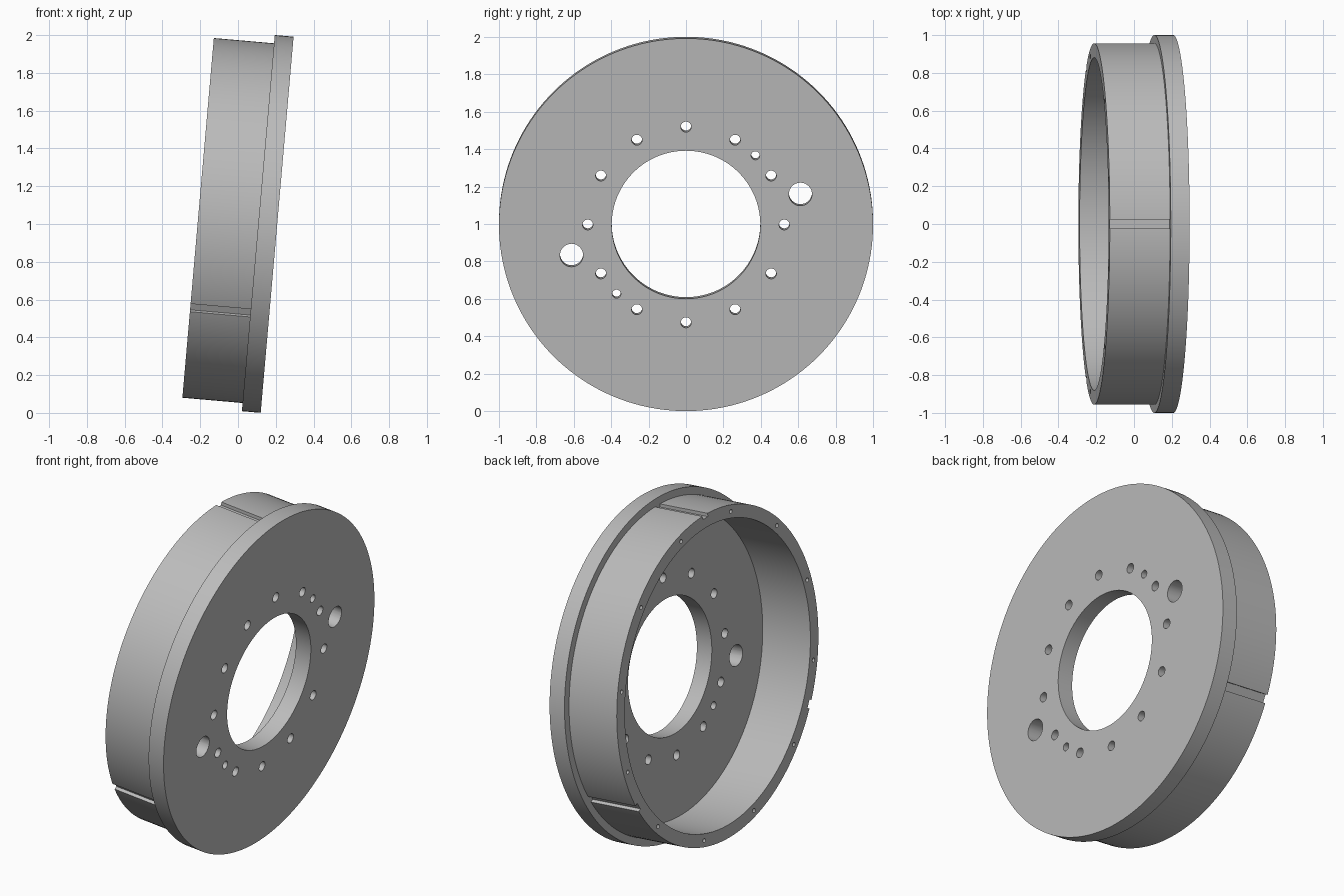
import bpy, bmesh, math
from mathutils import Matrix, Vector

if "Cube" in bpy.data.objects:
    bpy.data.objects.remove(bpy.data.objects["Cube"], do_unlink=True)

TILT = math.radians(5)
HALF = 0.21            # half depth along the axis
DRUM_R, BORE_R, FLANGE_R, HUB_R = 0.956, 0.88, 0.9995, 0.397
STEP = HALF - 0.1      # back plane of the flange and web
SEGMENTS = 160

grey = bpy.data.materials.new("metal grey")
grey.use_nodes = True
colour = (0.5, 0.5, 0.5, 1)
grey.diffuse_color = colour
grey.node_tree.nodes["Principled BSDF"].inputs["Base Color"].default_value = colour


def make_object(name, bm):
    bmesh.ops.recalc_face_normals(bm, faces=bm.faces)
    mesh = bpy.data.meshes.new(name)
    bm.to_mesh(mesh)
    bm.free()
    mesh.materials.append(grey)
    obj = bpy.data.objects.new(name, mesh)
    bpy.context.collection.objects.link(obj)
    return obj


def drill(bm, ring, degrees, radius, low, high, sides=32):
    # cylinder along the axis, at an angle on a bolt circle
    a = math.radians(degrees)
    place = Matrix.Translation((ring * math.cos(a), ring * math.sin(a), (low + high) / 2))
    bmesh.ops.create_cone(bm, cap_ends=True, segments=sides, radius1=radius,
                          radius2=radius, depth=high - low, matrix=place)


# Drum body: one lathed cross-section (radius, axial position)
profile = [(HUB_R, HALF), (FLANGE_R, HALF), (FLANGE_R, STEP), (DRUM_R, STEP),
           (DRUM_R, -HALF), (BORE_R, -HALF), (BORE_R, STEP), (HUB_R, STEP)]
bm = bmesh.new()
verts = [bm.verts.new((r, 0, h)) for r, h in profile]
edges = [bm.edges.new((v, verts[i - 1])) for i, v in enumerate(verts)]
bmesh.ops.spin(bm, geom=verts + edges, cent=(0, 0, 0), axis=(0, 0, 1),
               angle=math.tau, steps=SEGMENTS, use_merge=True)
bmesh.ops.remove_doubles(bm, verts=bm.verts, dist=1e-5)
drum = make_object("brake_drum", bm)

# Cutters: bolt circle, small and large web holes, rim holes, outer grooves
bm = bmesh.new()
for i in range(12):
    drill(bm, 0.525, 30 * i, 0.028, STEP - 0.05, HALF + 0.05)
    drill(bm, 0.918, 30 * i + 15, 0.012, -HALF - 0.02, -HALF + 0.06, 16)
for side in (0, 180):
    drill(bm, 0.525, 45 + side, 0.023, STEP - 0.05, HALF + 0.05)
    drill(bm, 0.633, 15 + side, 0.062, STEP - 0.05, HALF + 0.05)
for degrees in (90, 210, 330):
    low = -HALF - 0.02
    place = (Matrix.Rotation(math.radians(degrees), 4, "Z")
             @ Matrix.Translation((DRUM_R + 0.005, 0, (low + STEP) / 2))
             @ Matrix.Diagonal((0.05, 0.048, STEP - low, 1)))
    bmesh.ops.create_cube(bm, size=1, matrix=place)
cutter = make_object("hole_cutter", bm)
cutter.hide_render = True

cut = drum.modifiers.new("holes", "BOOLEAN")
cut.operation = "DIFFERENCE"
cut.solver = "EXACT"
cut.object = cutter
bpy.ops.object.select_all(action="DESELECT")
drum.select_set(True)
bpy.context.view_layer.objects.active = drum
bpy.ops.object.modifier_apply(modifier=cut.name)
bpy.data.objects.remove(cutter, do_unlink=True)

# Lean the axis: local x runs along the width, local z out through the flange
c, s = math.cos(TILT), math.sin(TILT)
lean = Matrix(((0, s, c), (1, 0, 0), (0, c, -s))).to_4x4()
drum.data.transform(Matrix.Translation(Vector((-0.002, 0, 1.0143))) @ lean)
bpy.ops.object.shade_smooth_by_angle(angle=math.radians(30))
